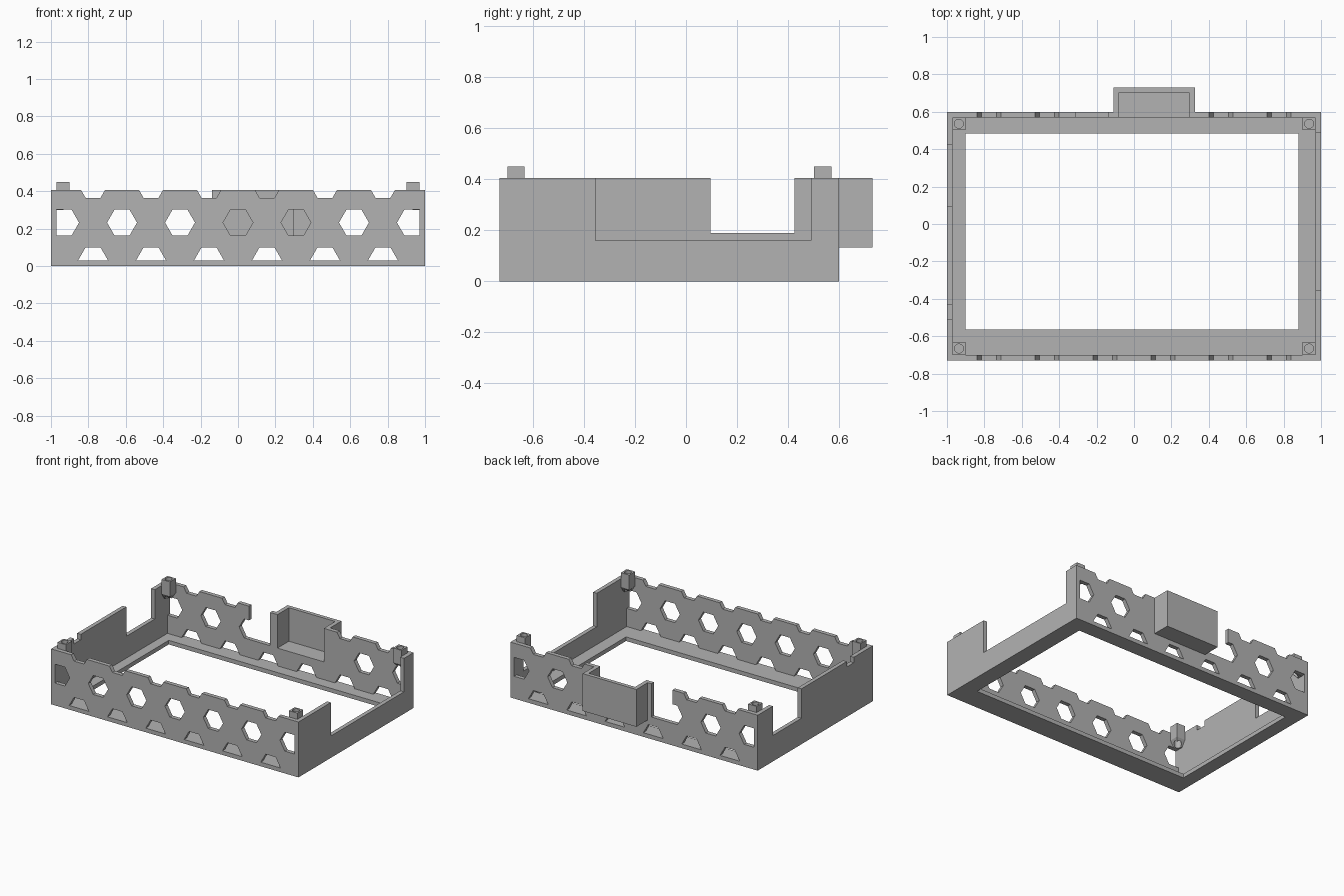
import bpy, bmesh, math
from mathutils import Vector

cube = bpy.data.objects.get("Cube")
if cube:
    bpy.data.objects.remove(cube, do_unlink=True)

grey = bpy.data.materials.new("plain_grey")
grey.use_nodes = True
grey.diffuse_color = (0.45, 0.45, 0.45, 1)
grey.node_tree.nodes["Principled BSDF"].inputs["Base Color"].default_value = grey.diffuse_color

# Main dimensions
X, FRONT, BACK = 1.0, -0.73, 0.60
T, H = 0.03, 0.405
PITCH, HEX_R = 0.31, 0.08
ROW_Z = (0.03, 0.232, 0.434)


def finish(name, bm):
    bmesh.ops.recalc_face_normals(bm, faces=bm.faces)
    mesh = bpy.data.meshes.new(name)
    bm.to_mesh(mesh)
    bm.free()
    mesh.materials.append(grey)
    obj = bpy.data.objects.new(name, mesh)
    bpy.context.collection.objects.link(obj)
    return obj


def add_prism(bm, points, offset):
    """Extrude a flat outline along an offset vector."""
    face = bm.faces.new([bm.verts.new(p) for p in points])
    ext = bmesh.ops.extrude_face_region(bm, geom=[face])
    moved = [g for g in ext["geom"] if isinstance(g, bmesh.types.BMVert)]
    bmesh.ops.translate(bm, verts=moved, vec=Vector(offset))


def add_box(bm, x, y, z):
    add_prism(bm, [(x[0], y[0], z[0]), (x[1], y[0], z[0]),
                   (x[1], y[1], z[0]), (x[0], y[1], z[0])], (0, 0, z[1] - z[0]))


def boxes(name, *specs):
    bm = bmesh.new()
    for spec in specs:
        add_box(bm, *spec)
    return finish(name, bm)


def hexagons(name, centres, y):
    bm = bmesh.new()
    for cx, cz in centres:
        ring = [(cx + HEX_R * math.cos(k * math.pi / 3), y - T,
                 cz + HEX_R * math.sin(k * math.pi / 3)) for k in range(6)]
        add_prism(bm, ring, (0, 3 * T, 0))
    return finish(name, bm)


def cut(obj, *cutters):
    """Subtract the cutters and bake the result."""
    for c in cutters:
        mod = obj.modifiers.new("cut", "BOOLEAN")
        mod.operation, mod.solver, mod.object = "DIFFERENCE", "EXACT", c
        c.hide_render = True
    bpy.context.view_layer.update()
    dg = bpy.context.evaluated_depsgraph_get()
    mesh = bpy.data.meshes.new_from_object(obj.evaluated_get(dg))
    obj.modifiers.clear()
    obj.data = mesh
    for c in cutters:
        bpy.data.objects.remove(c, do_unlink=True)


# Base frame with its large opening
base = boxes("base_frame", ((-X, X), (FRONT, BACK), (0, T)))
cut(base, boxes("base_cutter", ((-0.90, 0.88), (-0.565, 0.485), (-1, 1))))

# Side walls with their cut-outs
left = boxes("left_wall", ((X - T, X), (FRONT, BACK), (T, H)))
cut(left, boxes("left_cutter", ((0.9, 1.1), (-0.355, 0.49), (0.16, 1))))
right = boxes("right_wall", ((-X, T - X), (FRONT, BACK), (T, H)))
cut(right, boxes("right_cutter", ((-1.1, -0.9), (0.095, 0.425), (0.19, 1)),
                 ((-1.1, -0.9), (-0.51, -0.43), (0.365, 1))))

# Honeycomb pattern, staggered by half a pitch per row
pattern = [(i * PITCH, ROW_Z[1]) for i in range(-3, 4)]
pattern += [((i + 0.5) * PITCH, z) for i in range(-3, 3) for z in (ROW_Z[0], ROW_Z[2])]

front = boxes("front_wall", ((T - X, X - T), (FRONT, FRONT + T), (T, H)))
cut(front, hexagons("front_hexes", pattern, FRONT))

# Back wall: the pattern stops around the pocket
solid = [(x, z) for x, z in pattern if z > 0.1 and -0.2 < x < 0.4]
back = boxes("back_wall", ((T - X, X - T), (BACK - T, BACK), (T, H)))
cut(back, hexagons("back_hexes", [p for p in pattern if p not in solid], BACK - T),
    boxes("back_cutter", ((-0.31, -0.14), (0.5, 0.7), (0.162, 1)),
          ((-0.08, 0.295), (0.5, 0.7), (0.16, 1))))

# Pocket standing out from the back wall, open inward and upward
pocket = boxes("back_pocket", ((-0.11, 0.325), (BACK, 0.73), (0.132, H)))
cut(pocket, boxes("pocket_cutter", ((-0.08, 0.295), (0.5, 0.702), (0.16, 1))))

# Corner posts with a tapered foot and a screw hole
S = 0.068
for side, sx in (("left", 1), ("right", -1)):
    for end, cy, sy in (("front", FRONT + T, 1), ("back", BACK - T, -1)):
        cx = sx * (X - T)
        bm = bmesh.new()
        rings = []
        for z, s in ((0.30, S * 0.55), (0.345, S), (0.45, S)):
            rings.append([bm.verts.new((cx - sx * a * s, cy + sy * b * s, z))
                          for a, b in ((0, 0), (1, 0), (1, 1), (0, 1))])
        for lo, hi in zip(rings, rings[1:]):
            for k in range(4):
                n = (k + 1) % 4
                bm.faces.new((lo[k], lo[n], hi[n], hi[k]))
        bm.faces.new(rings[0])
        bm.faces.new(rings[-1])
        post = finish(f"{end}_{side}_post", bm)
        hole = bmesh.new()
        ring = [(cx - sx * S / 2 + 0.024 * math.cos(k * math.pi / 12),
                 cy + sy * S / 2 + 0.024 * math.sin(k * math.pi / 12), 0.2) for k in range(24)]
        add_prism(hole, ring, (0, 0, 0.4))
        cut(post, finish("post_hole", hole))
